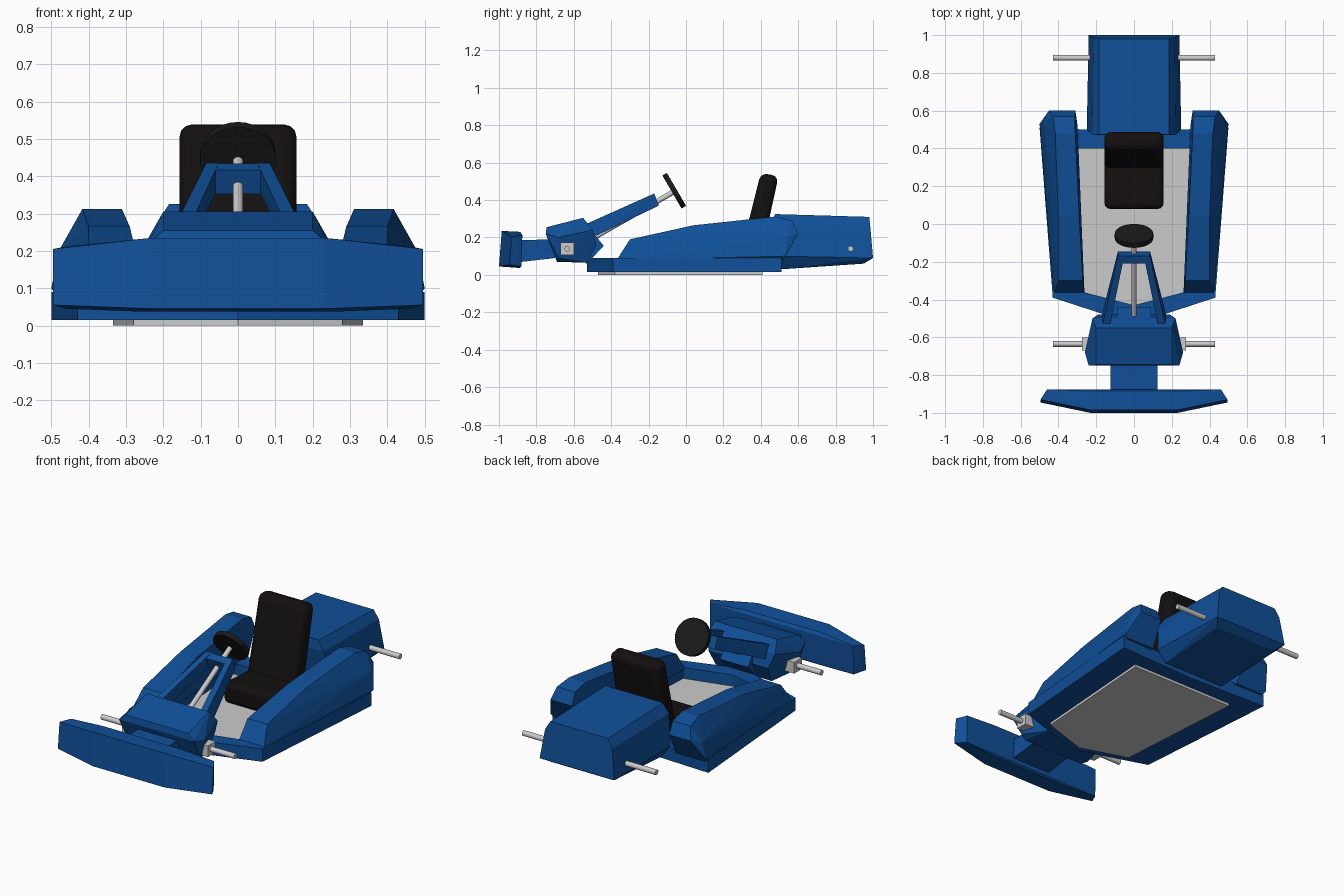
import bpy, bmesh, math
from mathutils import Vector

if "Cube" in bpy.data.objects:
    bpy.data.objects.remove(bpy.data.objects["Cube"])


def material(name, rgb):
    m = bpy.data.materials.new(name)
    m.diffuse_color = (*rgb, 1)
    m.use_nodes = True
    m.node_tree.nodes["Principled BSDF"].inputs["Base Color"].default_value = m.diffuse_color
    return m


BLUE = material("blue_paint", (0.005, 0.08, 0.32))
BLACK = material("black_vinyl", (0.007, 0.005, 0.005))
RUBBER = material("dark_rubber", (0.01, 0.01, 0.01))


def finish(bm, name, mat=None):
    bmesh.ops.recalc_face_normals(bm, faces=bm.faces[:])
    me = bpy.data.meshes.new(name)
    bm.to_mesh(me)
    bm.free()
    ob = bpy.data.objects.new(name, me)
    bpy.context.collection.objects.link(ob)
    if mat:
        me.materials.append(mat)
    return ob


def hull(name, pts, mat=None, mirror=True, side=1):
    """Convex faceted solid around points, optionally mirrored over x."""
    bm = bmesh.new()
    for x, y, z in pts:
        for s in ((1, -1) if mirror else (side,)):
            bm.verts.new((x * s, y, z))
    bmesh.ops.convex_hull(bm, input=bm.verts[:])
    bmesh.ops.delete(bm, geom=[v for v in bm.verts if not v.link_faces], context='VERTS')
    bmesh.ops.dissolve_limit(bm, angle_limit=math.radians(2), verts=bm.verts[:], edges=bm.edges[:])
    return finish(bm, name, mat)


def prism(name, half, profile, mat=None):
    """Side profile (y, z) spread to +/- half in x."""
    return hull(name, [(half, y, z) for y, z in profile], mat)


def rod(name, a, b, r, mat=None, segs=24):
    a, b = Vector(a), Vector(b)
    bpy.ops.mesh.primitive_cylinder_add(vertices=segs, radius=r, depth=(b - a).length, location=(a + b) / 2)
    ob = bpy.context.object
    ob.name = name
    ob.rotation_euler = (b - a).to_track_quat('Z', 'Y').to_euler()
    bpy.ops.object.shade_smooth_by_angle()
    if mat:
        ob.data.materials.append(mat)
    return ob


def soften(ob, width):
    m = ob.modifiers.new("bevel", 'BEVEL')
    m.width, m.segments = width, 3
    bpy.ops.object.select_all(action='DESELECT')
    bpy.context.view_layer.objects.active = ob
    ob.select_set(True)
    bpy.ops.object.shade_smooth_by_angle()


# Floor plate
outline = [(0, -0.47), (0.28, -0.38), (0.335, 0.41)]
hull("floor_plate", [(x, y, z) for x, y in outline for z in (0, 0.025)])

# Chassis frame: a ring around the floor
outer = [(0, -0.53), (0.43, -0.39), (0.5, 0.51), (0, 0.49)]
inner = [(0, -0.43), (0.27, -0.36), (0.31, 0.4), (0, 0.4)]
bm = bmesh.new()
loops = []
for half, z in ((outer, 0.015), (outer, 0.09), (inner, 0.09), (inner, 0.015)):
    full = half + [(-x, y) for x, y in reversed(half[1:3])]
    loops.append([bm.verts.new((x, y, z)) for x, y in full])
for k in range(4):
    a, b = loops[k], loops[(k + 1) % 4]
    for i in range(6):
        j = (i + 1) % 6
        bm.faces.new((a[i], a[j], b[j], b[i]))
finish(bm, "chassis_frame", BLUE)

# Side pods: tapering along y, leaning in with height
pod_profile = [(-0.37, 0.08), (-0.30, 0.19), (0.04, 0.265), (0.48, 0.312),
               (0.57, 0.29), (0.6, 0.22), (0.52, 0.08)]
pod = []
for y, z in pod_profile:
    t, h = (y + 0.37) / 0.97, z - 0.08
    pod.append((0.262 + 0.04 * t + 0.06 * h, y, z))
    pod.append((0.425 + 0.065 * t - 0.28 * h, y, z))
pod += [(0.5, 0.53, 0.1), (0.48, 0.54, 0.2)]
for s, side in ((1, "right"), (-1, "left")):
    hull(side + "_side_pod", pod, BLUE, mirror=False, side=s)

# Engine cover
hull("engine_cover", [
    (0.185, 0.475, 0.325), (0.185, 0.98, 0.31),
    (0.22, 0.47, 0.27), (0.215, 0.985, 0.26),
    (0.25, 0.5, 0.1), (0.24, 1.0, 0.09),
    (0.2, 0.51, 0.03), (0.2, 0.95, 0.06)], BLUE)

# Nose body and its narrow rear joint
hull("nose_body", [
    (0.2, -0.745, 0.255), (0.2, -0.55, 0.305), (0.24, -0.75, 0.22),
    (0.26, -0.68, 0.2), (0.22, -0.5, 0.24), (0.235, -0.68, 0.09),
    (0.2, -0.69, 0.07), (0.18, -0.53, 0.065), (0.19, -0.48, 0.16)], BLUE)
prism("nose_joint", 0.09, [(-0.54, 0.28), (-0.44, 0.155), (-0.53, 0.06), (-0.6, 0.1)], BLUE)

# Bumper and bracket
prism("bumper_bracket", 0.125, [(-0.92, 0.065), (-0.92, 0.185), (-0.7, 0.19), (-0.7, 0.09)], BLUE)
hull("front_bumper", [
    (0.23, -0.985, 0.235), (0.23, -1.0, 0.045), (0.25, -0.885, 0.23), (0.25, -0.89, 0.037),
    (0.495, -0.93, 0.205), (0.495, -0.945, 0.055), (0.46, -0.875, 0.212), (0.46, -0.88, 0.045)], BLUE)

# Steering support: two arms and a crossbar
arm = [(x, y, z) for y, z in ((-0.55, 0.265), (-0.48, 0.21)) for x in (0.13, 0.17)]
arm += [(x, y, z) for y, z in ((-0.17, 0.435), (-0.145, 0.37)) for x in (0.052, 0.085)]
for s, side in ((1, "right"), (-1, "left")):
    hull(side + "_steering_arm", arm, BLUE, mirror=False, side=s)
prism("steering_crossbar", 0.07, [(-0.17, 0.434), (-0.145, 0.37), (-0.185, 0.353), (-0.21, 0.416)], BLUE)

# Steering column and wheel
rod("steering_column", (0, -0.5, 0.195), (0, -0.06, 0.447), 0.014)
axis = Vector((0, 0.86, 0.5)).normalized()
centre = Vector((0, -0.063, 0.45))
rod("steering_wheel", centre - axis * 0.014, centre + axis * 0.014, 0.102, RUBBER, 32)

# Seat
soften(prism("seat_back", 0.157, [(0.275, 0.05), (0.40, 0.545), (0.495, 0.528), (0.39, 0.05)], BLACK), 0.035)
soften(prism("seat_cushion", 0.157, [(0.08, 0.02), (0.08, 0.145), (0.42, 0.125), (0.42, 0.02)], BLACK), 0.03)

# Axles and front mounting blocks
rod("rear_axle", (-0.428, 0.88, 0.14), (0.428, 0.88, 0.14), 0.015)
for s, side in ((1, "right"), (-1, "left")):
    rod(side + "_front_axle", (s * 0.2, -0.635, 0.14), (s * 0.428, -0.635, 0.14), 0.015)
    hull(side + "_axle_block", [(x, y, z) for x in (0.2, 0.275) for y in (-0.67, -0.6)
                                for z in (0.107, 0.172)], None, mirror=False, side=s)
